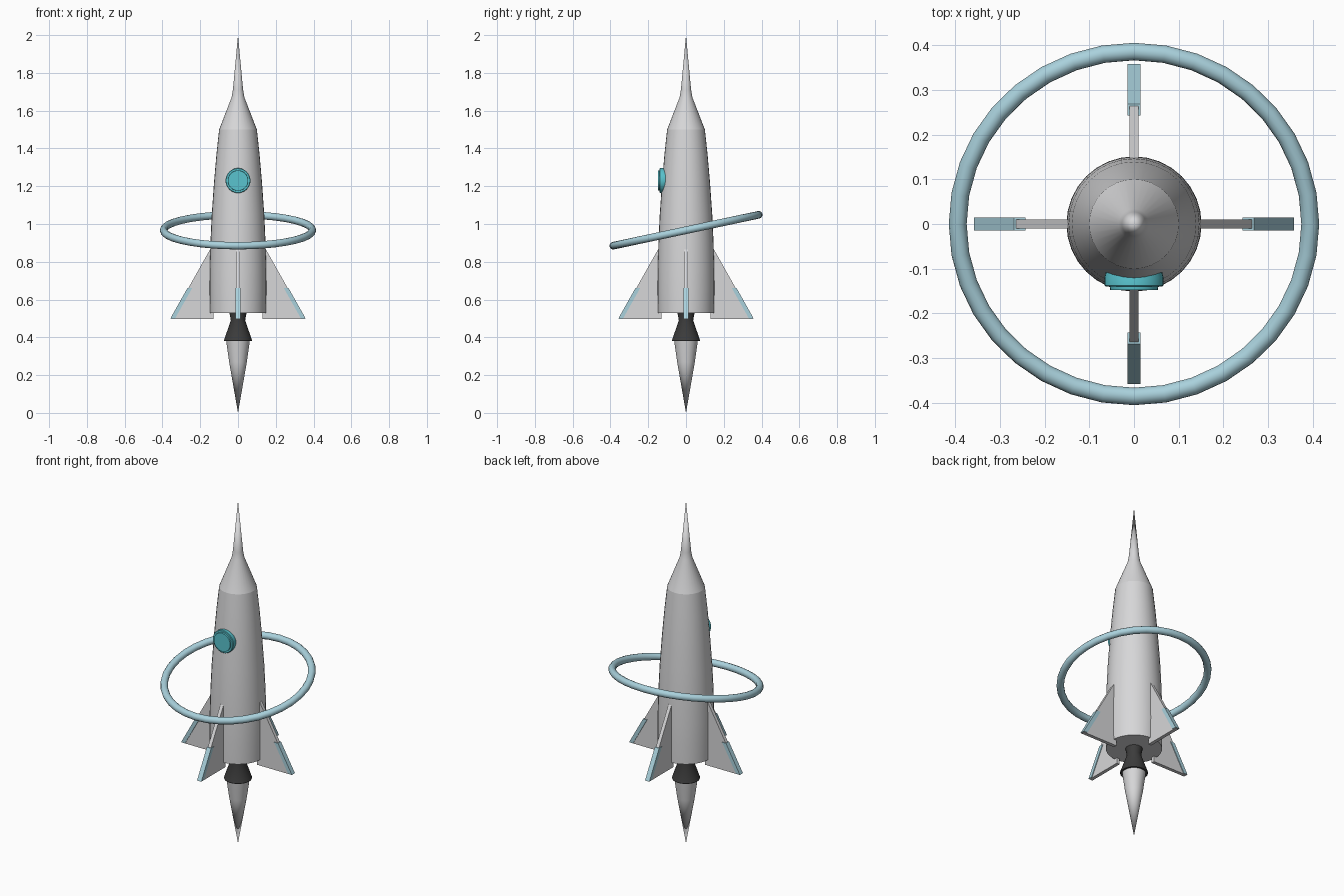
import bpy, bmesh, math
from mathutils import Matrix

if "Cube" in bpy.data.objects:
    bpy.data.objects.remove(bpy.data.objects["Cube"])


def material(name, rgb):
    m = bpy.data.materials.new(name)
    m.diffuse_color = (*rgb, 1)
    m.use_nodes = True
    m.node_tree.nodes["Principled BSDF"].inputs["Base Color"].default_value = m.diffuse_color
    return m


HULL = material("hull light grey", (0.68, 0.68, 0.69))
BLUE = material("pale blue", (0.40, 0.64, 0.72))
CYAN = material("window cyan", (0.10, 0.55, 0.62))
DARK = material("nozzle charcoal", (0.045, 0.045, 0.045))


def finish(bm, name, mat, smooth=True):
    bmesh.ops.remove_doubles(bm, verts=bm.verts, dist=1e-5)
    bmesh.ops.recalc_face_normals(bm, faces=bm.faces)
    me = bpy.data.meshes.new(name)
    bm.to_mesh(me)
    bm.free()
    ob = bpy.data.objects.new(name, me)
    bpy.context.collection.objects.link(ob)
    me.materials.append(mat)
    if smooth:
        bpy.ops.object.select_all(action='DESELECT')
        bpy.context.view_layer.objects.active = ob
        ob.select_set(True)
        bpy.ops.object.shade_smooth_by_angle(angle=math.radians(30))
    return ob


def lathe(name, profile, mat, sides=32, matrix=None):
    """Spin a closed (radius, height) profile around z."""
    bm = bmesh.new()
    vs = [bm.verts.new((r, 0, z)) for r, z in profile]
    edges = [bm.edges.new(p) for p in zip(vs, vs[1:])]
    bmesh.ops.spin(bm, geom=vs + edges, cent=(0, 0, 0), axis=(0, 0, 1),
                   angle=math.tau, steps=sides, use_duplicate=False)
    if matrix:
        bmesh.ops.transform(bm, matrix=matrix, verts=bm.verts)
    return finish(bm, name, mat)


def plate(name, outline, thickness, mat, angle):
    """Extrude an x-z outline symmetrically, then turn it around z."""
    bm = bmesh.new()
    f = bm.faces.new([bm.verts.new((x, -thickness / 2, z)) for x, z in outline])
    ext = bmesh.ops.extrude_face_region(bm, geom=[f])["geom"]
    bmesh.ops.translate(bm, vec=(0, thickness, 0),
                        verts=[v for v in ext if isinstance(v, bmesh.types.BMVert)])
    bmesh.ops.rotate(bm, cent=(0, 0, 0), matrix=Matrix.Rotation(angle, 3, 'Z'),
                     verts=bm.verts)
    return finish(bm, name, mat, smooth=False)


# Hull and needle nose
lathe("hull", [(0, 0.53), (0.149, 0.53), (0.151, 0.65), (0.150, 0.76), (0.146, 0.90),
               (0.139, 1.05), (0.127, 1.22), (0.114, 1.37), (0.1, 1.5)], HULL)
lathe("nose", [(0.1, 1.5), (0.034, 1.67), (0.027, 1.71), (0, 2.0)], HULL)

# Engine nozzle and exhaust plume
lathe("nozzle", [(0, 0.535), (0.046, 0.535), (0.038, 0.49), (0.074, 0.385),
                 (0.073, 0.38), (0, 0.38)], DARK)
lathe("plume", [(0, 0.385), (0.063, 0.385), (0.047, 0.27), (0, 0)], HULL)

# Porthole: stepped disc facing the front
lathe("porthole", [(0, -0.02), (0.06, -0.02), (0.066, 0.004), (0.066, 0.021),
                   (0.063, 0.024), (0.054, 0.024), (0.053, 0.032), (0, 0.032)], CYAN,
      matrix=Matrix.Translation((0, -0.116, 1.23)) @ Matrix.Rotation(math.pi / 2, 4, 'X'))

# Four fins with coloured leading-edge sleeves
for i, side in enumerate(("right", "back", "left", "front")):
    a = i * math.pi / 2
    plate(side + "_fin", [(0.13, 0.497), (0.355, 0.497), (0.148, 0.865), (0.13, 0.865)],
          0.02, HULL, a)
    plate(side + "_fin_sleeve", [(0.333, 0.5), (0.358, 0.5), (0.268, 0.66), (0.243, 0.66)],
          0.028, BLUE, a)

# Tilted orbit ring
bpy.ops.mesh.primitive_torus_add(major_radius=0.394, minor_radius=0.02,
                                 major_segments=36, minor_segments=12,
                                 location=(0, 0, 0.967),
                                 rotation=(math.radians(12), 0, 0))
ring = bpy.context.object
ring.name = "orbit_ring"
ring.data.materials.append(BLUE)
bpy.ops.object.shade_smooth_by_angle(angle=math.radians(40))
